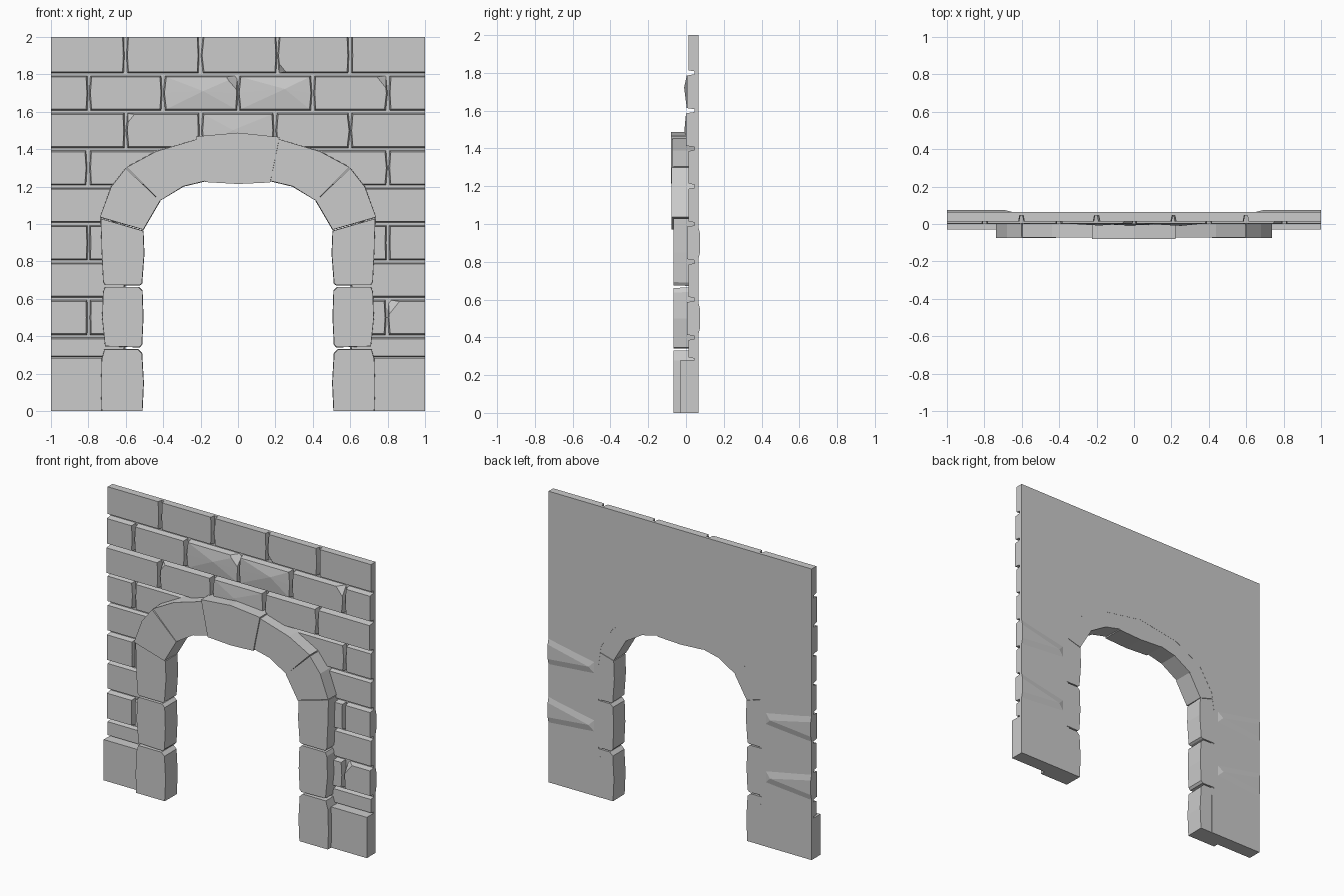
import bpy, bmesh, random
from mathutils import Vector

random.seed(4)
if "Cube" in bpy.data.objects:
    bpy.data.objects.remove(bpy.data.objects["Cube"], do_unlink=True)

stone = bpy.data.materials.new("grey_stone")
stone.use_nodes = True
GREY = (0.6, 0.6, 0.6, 1)
stone.diffuse_color = GREY
stone.node_tree.nodes["Principled BSDF"].inputs["Base Color"].default_value = GREY

BACK = 0.065


def block(name, outline, front, back, taper=0.0, bulge=0.0, chip=None):
    """Stone with an x-z outline; taper shrinks the front, chip cuts a corner."""
    bm = bmesh.new()
    n = len(outline)
    cx = (min(p[0] for p in outline) + max(p[0] for p in outline)) / 2
    cz = (min(p[1] for p in outline) + max(p[1] for p in outline)) / 2
    rear = [bm.verts.new((x, back, z)) for x, z in outline]
    face = []
    for x, z in outline:
        dx = 0 if abs(x) > 0.999 or abs(x - cx) < 0.01 else (taper if x < cx else -taper)
        dz = 0 if z < 0.001 or z > 1.999 or abs(z - cz) < 0.01 else (taper if z < cz else -taper)
        face.append(bm.verts.new((x + dx, front, z + dz)))
    bm.faces.new(rear)
    cap = bm.faces.new(face)
    for i in range(n):
        j = (i + 1) % n
        bm.faces.new((rear[i], rear[j], face[j], face[i]))
    # shallow hewn facets on the front
    if bulge:
        peak = bmesh.ops.poke(bm, faces=[cap])["verts"][0]
        peak.co += Vector((random.uniform(-0.06, 0.06), -bulge, random.uniform(-0.03, 0.03)))
    # broken corner, given as (x side, z side, size)
    if chip:
        sx, sz, size = chip
        corner = max(face, key=lambda v: v.co.x * sx + v.co.z * sz)
        normal = Vector((sx, -1.2, sz * 0.8))
        bmesh.ops.bisect_plane(bm, geom=bm.verts[:] + bm.edges[:] + bm.faces[:],
                               plane_co=corner.co - Vector((sx * size, 0, 0)),
                               plane_no=normal, clear_outer=True)
        bmesh.ops.holes_fill(bm, edges=[e for e in bm.edges if e.is_boundary])
    bmesh.ops.recalc_face_normals(bm, faces=bm.faces[:])
    mesh = bpy.data.meshes.new(name)
    bm.to_mesh(mesh)
    bm.free()
    mesh.materials.append(stone)
    obj = bpy.data.objects.new(name, mesh)
    bpy.context.collection.objects.link(obj)
    return obj


def mirrored(points):
    return [(-x, z) for x, z in points]


def brick_outline(x0, x1, z0, z1):
    """Slightly crooked rectangle with a joint gap and bowed ends."""
    def wob(v):
        return v + random.uniform(-0.004, 0.004)

    def end(x, s):
        return x if abs(x) > 0.999 else wob(x + s * 0.006)
    top = z1 if z1 > 1.99 else z1 - 0.005
    mid = (z0 + z1) / 2
    left, right = end(x0, 1), end(x1, -1)
    return [(left, z0 + 0.005), (right, z0 + 0.005), (end(x1, -0.2), mid),
            (right, top), (left, top), (end(x0, 0.2), mid)]


# Backing wall with the arched opening hidden behind the surround
half = [(0, 1.36), (0.3, 1.31), (0.5, 1.2), (0.6, 1.04), (0.62, 0.9), (0.62, 0),
        (1, 0), (1, 2), (0, 2)]
block("wall_backing_left", half, 0.045, BACK)
block("wall_backing_right", mirrored(half), 0.045, BACK)

# Brick courses: bottom, top, front depth, joints across the wall
full_courses = [
    (1.8, 2.0, 0.014, (-1, -0.6, -0.2, 0.21, 0.6, 1)),
    (1.6, 1.8, 0.004, (-1, -0.8, -0.4, 0, 0.4, 0.8, 1)),
    (1.4, 1.6, 0.0, (-1, -0.6, -0.2, 0.2, 0.6, 1)),
]
chips = {(0, 3): (-1, -1, 0.03), (1, 2): (1, 1, 0.05), (1, 4): (1, 1, 0.04),
         (2, 1): (-1, 1, 0.03)}
bulges = {(1, 2): 0.012, (1, 3): 0.014, (2, 2): 0.008}
for row, (z0, z1, front, joints) in enumerate(full_courses):
    for i, (a, b) in enumerate(zip(joints, joints[1:])):
        block("brick", brick_outline(a, b, z0, z1), front, 0.06, 0.009,
              bulges.get((row, i), 0), chips.get((row, i)))

# Shorter courses beside the opening, as distances from the centre
side_courses = [
    (1.2, 1.4, 0.014, (0.4, 0.8, 1)), (1.0, 1.2, 0.014, (0.6, 1)),
    (0.8, 1.0, 0.006, (0.6, 0.8, 1)), (0.6, 0.8, 0.014, (0.6, 1)),
    (0.4, 0.6, 0.004, (0.6, 0.8, 1)), (0.28, 0.4, 0.014, (0.6, 1)),
]
for z0, z1, front, joints in side_courses:
    for a, b in zip(joints, joints[1:]):
        for side in (-1, 1):
            x0, x1 = sorted((a * side, b * side))
            chip = (-1, 1, 0.05) if side == 1 and z0 == 0.4 and b == 1 else None
            block("side_brick", brick_outline(x0, x1, z0, z1), front, 0.06, 0.009, 0, chip)

# Plinth blocks at the outer feet
plinth = [(0.6, 0), (1, 0), (1, 0.28), (0.6, 0.28)]
block("plinth_left", plinth, -0.03, BACK)
block("plinth_right", mirrored(plinth), -0.03, BACK)

# Arch stones and jambs, defined once and mirrored
surround = {
    "upper_arch_stone": (-0.072, [(0.218, 1.455), (0.44, 1.39), (0.598, 1.305), (0.42, 1.122),
                                  (0.29, 1.2), (0.172, 1.228)]),
    "lower_arch_stone": (-0.076, [(0.602, 1.3), (0.68, 1.2), (0.74, 1.035), (0.505, 0.968),
                                  (0.415, 1.122)]),
    "upper_jamb": (-0.065, [(0.735, 1.03), (0.505, 0.965), (0.5, 0.84), (0.512, 0.68),
                            (0.525, 0.672), (0.71, 0.672), (0.722, 0.69), (0.73, 0.85)]),
    "middle_jamb": (-0.065, [(0.53, 0.664), (0.712, 0.664), (0.722, 0.64), (0.728, 0.5),
                             (0.712, 0.345), (0.525, 0.34), (0.512, 0.355), (0.505, 0.5),
                             (0.51, 0.645)]),
    "lower_jamb": (-0.065, [(0.535, 0.332), (0.715, 0.332), (0.73, 0.28), (0.735, 0.12),
                            (0.73, 0), (0.51, 0), (0.503, 0.15), (0.512, 0.31)]),
}
for name, (front, outline) in surround.items():
    block(name + "_left", outline, front, BACK - 0.001, 0.002)
    block(name + "_right", mirrored(outline), front, BACK - 0.001, 0.002)

keystone = [(-0.225, 1.468), (0, 1.488), (0.222, 1.465), (0.172, 1.222), (0, 1.214), (-0.175, 1.224)]
block("keystone", keystone, -0.08, BACK - 0.001)

# Rough low swellings on the rear of the wall
for side in (-1, 1):
    for z in (0.4, 0.8):
        swell = [(0.64, z + 0.03), (1, z), (1, z + 0.2), (0.64, z + 0.13)]
        rear = [(x * side, h) for x, h in swell]
        block("rear_swelling", rear, 0.074, 0.062, 0.05)
